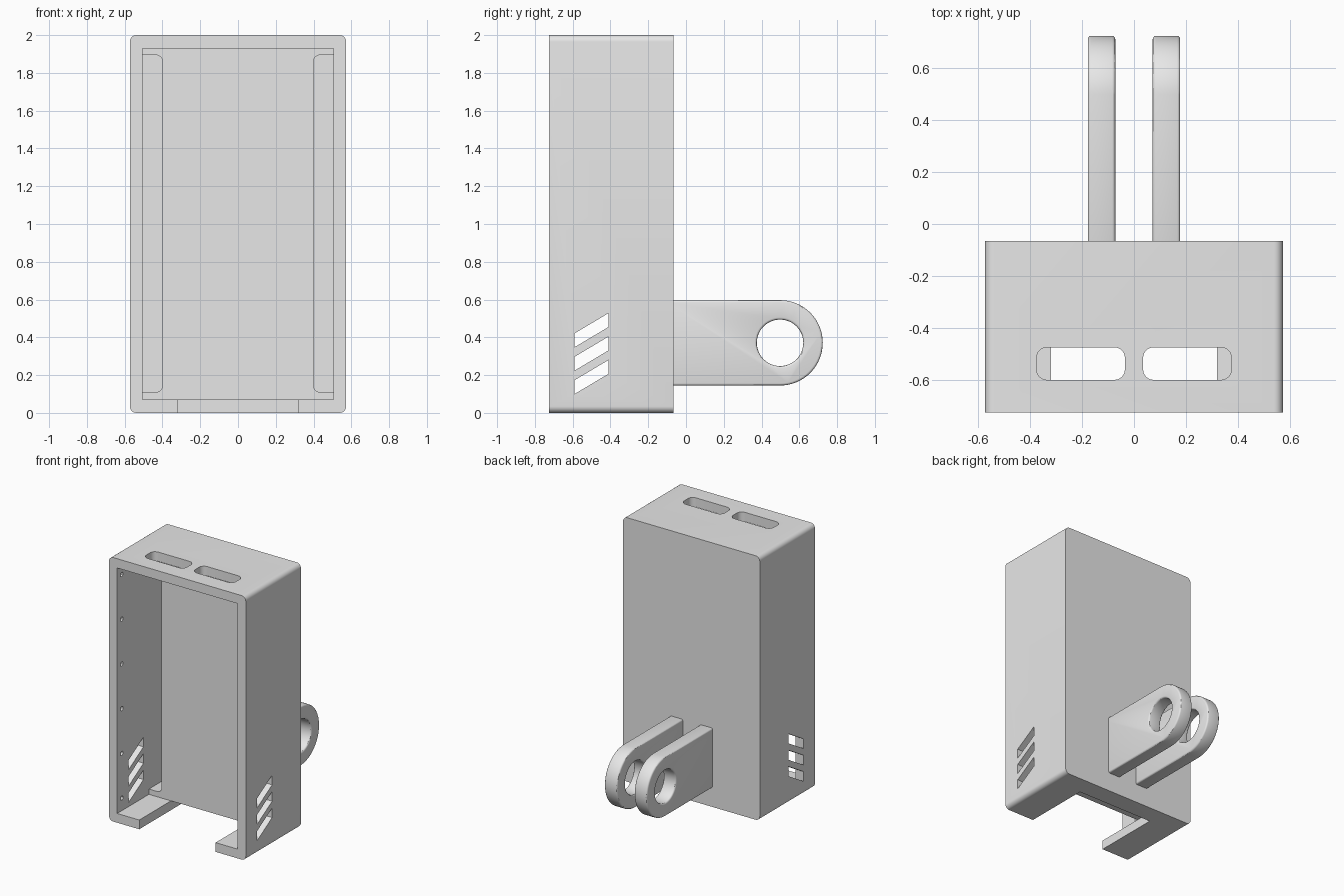
import bpy, bmesh
from math import sin, cos, pi, radians
from mathutils import Vector

cube = bpy.data.objects.get("Cube")
if cube:
    bpy.data.objects.remove(cube, do_unlink=True)

grey = bpy.data.materials.new("light grey plastic")
grey.use_nodes = True
grey.diffuse_color = (0.8, 0.8, 0.8, 1)
for node in grey.node_tree.nodes:
    if node.type == 'BSDF_PRINCIPLED':
        node.inputs["Base Color"].default_value = grey.diffuse_color


def arc(a, b, r, start, end, steps):
    """Points along an arc, angles in quarter turns."""
    angles = [(start + (end - start) * i / steps) * pi / 2 for i in range(steps + 1)]
    return [(a + r * cos(t), b + r * sin(t)) for t in angles]


def rect(a0, a1, b0, b1, radii=(0, 0, 0, 0)):
    """Rectangle outline with one radius per corner, from the top right round."""
    points = []
    corners = [(a1, b1, -1, -1), (a0, b1, 1, -1), (a0, b0, 1, 1), (a1, b0, -1, 1)]
    for i, ((a, b, da, db), r) in enumerate(zip(corners, radii)):
        if r:
            points += arc(a + da * r, b + db * r, r, i, i + 1, 6)
        else:
            points.append((a, b))
    return points


def prism(name, outline, axis, lo, hi):
    """Extrude an outline along an axis between two depths."""
    place = {'x': lambda a, b, t: (t, a, b),
             'y': lambda a, b, t: (a, t, b),
             'z': lambda a, b, t: (a, b, t)}[axis]
    bm = bmesh.new()
    face = bm.faces.new([bm.verts.new(place(a, b, lo)) for a, b in outline])
    grown = bmesh.ops.extrude_face_region(bm, geom=[face])
    moved = [v for v in grown["geom"] if isinstance(v, bmesh.types.BMVert)]
    bmesh.ops.translate(bm, verts=moved, vec=Vector(place(0, 0, hi - lo)))
    bmesh.ops.recalc_face_normals(bm, faces=bm.faces)
    mesh = bpy.data.meshes.new(name)
    bm.to_mesh(mesh)
    bm.free()
    mesh.materials.append(grey)
    obj = bpy.data.objects.new(name, mesh)
    bpy.context.collection.objects.link(obj)
    return obj


def activate(obj):
    bpy.ops.object.select_all(action='DESELECT')
    obj.select_set(True)
    bpy.context.view_layer.objects.active = obj


def cut(target, outline, axis, lo, hi):
    """Subtract a prism from the target."""
    cutter = prism("cutter", outline, axis, lo, hi)
    cutter.hide_render = True
    mod = target.modifiers.new("cut", 'BOOLEAN')
    mod.operation = 'DIFFERENCE'
    mod.solver = 'EXACT'
    mod.object = cutter
    activate(target)
    bpy.ops.object.modifier_apply(modifier=mod.name)
    bpy.data.objects.remove(cutter, do_unlink=True)


def smooth(obj):
    activate(obj)
    bpy.ops.object.shade_smooth_by_angle(angle=radians(30))


FRONT, BACK = -0.725, -0.065
WALL = 0.505     # inner face of the side walls
SHELF = -0.345   # front face of the thick rear panel
R = 0.035

# Housing: rounded box, open at the front
housing = prism("housing", rect(-0.573, 0.573, 0, 2, (R,) * 4), 'y', FRONT, BACK)
cut(housing, rect(-WALL, WALL, 0.07, 1.93), 'y', FRONT - 0.1, SHELF)

# Floor opening, running under the rear panel
cut(housing, rect(-0.32, 0.32, FRONT - 0.1, -0.21), 'z', -0.1, 0.07)

for s in (-1, 1):
    # Tall pockets in the rear panel beside each wall
    x0, x1 = sorted((s * 0.4, s * WALL))
    radii = (0, R, R, 0) if s > 0 else (R, 0, 0, R)
    cut(housing, rect(x0, x1, 0.11, 1.895, radii), 'y', SHELF - 0.05, -0.14)

    # Rounded slots in the roof
    x0, x1 = sorted((s * 0.035, s * 0.375))
    cut(housing, rect(x0, x1, -0.6, -0.475, (0.04,) * 4), 'z', 1.85, 2.1)

    # Slanted vents in the side walls
    x0, x1 = sorted((s * 0.45, s * 0.65))
    for i in range(3):
        z = 0.1 + 0.124 * i
        vent = [(-0.59, z), (-0.41, z + 0.107), (-0.41, z + 0.18), (-0.59, z + 0.073)]
        cut(housing, vent, 'x', x0, x1)

    # Small dimples inside the front rim
    x0, x1 = sorted((s * 0.47, s * 0.535))
    for i in range(6):
        dimple = arc(-0.67, 0.165 + 0.339 * i, 0.016, 0, 4, 12)[:-1]
        cut(housing, dimple, 'x', x0, x1)
smooth(housing)

# Pair of rounded mounting lugs at the back
LUG_Y, LUG_Z, LUG_R = 0.498, 0.371, 0.226
for side, s in (("left", 1), ("right", -1)):
    x0, x1 = sorted((s * 0.072, s * 0.178))
    profile = [(BACK - 0.05, LUG_Z + LUG_R), (BACK - 0.05, LUG_Z - LUG_R)]
    profile += arc(LUG_Y, LUG_Z, LUG_R, -1, 1, 32)
    lug = prism(side + "_mounting_lug", profile, 'x', x0, x1)
    cut(lug, arc(LUG_Y, LUG_Z, 0.123, 0, 4, 48)[:-1], 'x', x0 - 0.1, x1 + 0.1)
    bevel = lug.modifiers.new("soft edges", 'BEVEL')
    bevel.width = 0.012
    bevel.segments = 3
    bevel.limit_method = 'ANGLE'
    bevel.angle_limit = radians(40)
    activate(lug)
    bpy.ops.object.modifier_apply(modifier=bevel.name)
    smooth(lug)
